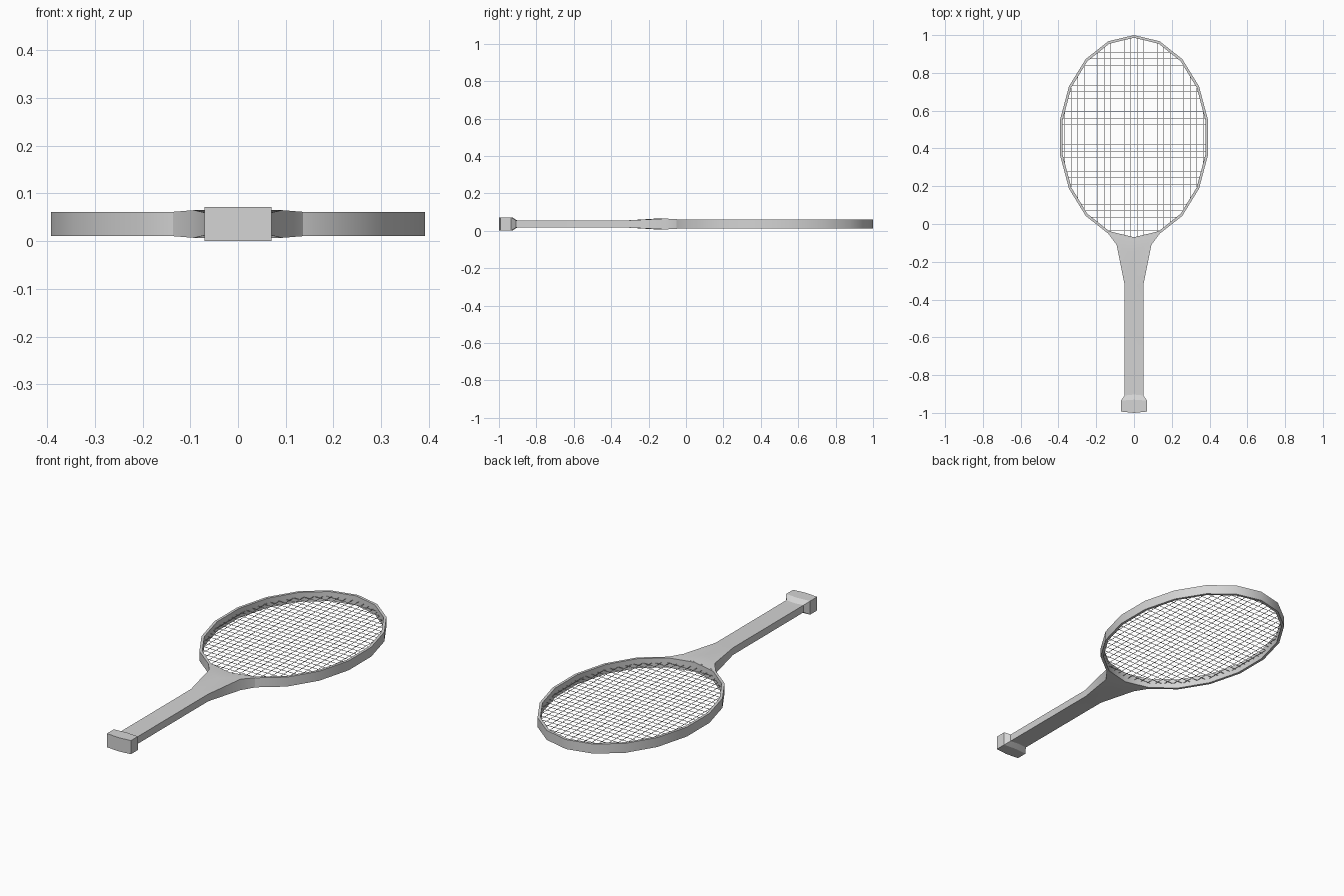
import bpy, math
from math import sin, cos, pi, sqrt

cube = bpy.data.objects.get("Cube")
if cube:
    bpy.data.objects.remove(cube, do_unlink=True)

MID_Z = 0.036          # middle plane of the racket
HEAD_Y = 0.458         # centre of the head
OUT_X, OUT_Y = 0.3975, 0.542
RIM = 0.014
SIDES = 18

grey = bpy.data.materials.new("light grey")
grey.use_nodes = True
grey.diffuse_color = (0.66, 0.66, 0.66, 1)
grey.node_tree.nodes["Principled BSDF"].inputs["Base Color"].default_value = (0.66, 0.66, 0.66, 1)


def add_mesh(name, verts, faces, smooth=True):
    mesh = bpy.data.meshes.new(name)
    mesh.from_pydata(verts, [], faces)
    mesh.materials.append(grey)
    obj = bpy.data.objects.new(name, mesh)
    bpy.context.collection.objects.link(obj)
    bpy.ops.object.select_all(action='DESELECT')
    obj.select_set(True)
    bpy.context.view_layer.objects.active = obj
    bpy.ops.object.mode_set(mode='EDIT')
    bpy.ops.mesh.select_all(action='SELECT')
    bpy.ops.mesh.normals_make_consistent(inside=False)
    bpy.ops.object.mode_set(mode='OBJECT')
    if smooth:
        bpy.ops.object.shade_smooth_by_angle(angle=math.radians(30))
    return obj


def lofted(name, rings, closed):
    """Skin equal-sized rings of points, capping the ends unless closed."""
    n, m = len(rings[0]), len(rings)
    verts = [p for ring in rings for p in ring]
    faces = []
    for i in range(m if closed else m - 1):
        j = (i + 1) % m
        for k in range(n):
            l = (k + 1) % n
            faces.append((i * n + k, i * n + l, j * n + l, j * n + k))
    if not closed:
        faces += [tuple(range(n)), tuple(range((m - 1) * n, m * n))]
    return add_mesh(name, verts, faces)


# Head frame: a tall, thin rectangular band swept round an ellipse
rings = []
for i in range(SIDES):
    a = 2 * pi * i / SIDES
    ring = []
    for inset, dz in ((0, -0.025), (0, 0.025), (RIM, 0.025), (RIM, -0.025)):
        ring.append(((OUT_X - inset) * sin(a), HEAD_Y + (OUT_Y - inset) * cos(a), MID_Z + dz))
    rings.append(ring)
lofted("head_frame", rings, True)

# Handle with butt cap and flared throat: edge y, centre y, half width, half height
stations = [(-0.993, -1.0, 0.07, 0.036), (-0.935, -0.93, 0.07, 0.036),
            (-0.908, -0.903, 0.05, 0.019), (-0.32, -0.32, 0.05, 0.019),
            (-0.11, -0.16, 0.092, 0.029), (-0.046, -0.079, 0.14, 0.0252)]
rings = []
for edge, mid, w, h in stations:
    top = [(-w, edge, MID_Z + h), (0, mid, MID_Z + h), (w, edge, MID_Z + h)]
    rings.append(top + [(x, y, MID_Z - h) for x, y, z in reversed(top)])
lofted("handle_and_throat", rings, False)

# Strings: evenly spaced lines clipped to the inside of the frame
STEP, HALF = 0.035, 0.0009
IN_X, IN_Y = OUT_X - RIM, OUT_Y - RIM
verts, faces = [], []


def add_string(p, q):
    """Append a thin square bar between two points in the string plane."""
    dx, dy = q[0] - p[0], q[1] - p[1]
    length = sqrt(dx * dx + dy * dy)
    nx, ny = -dy / length * HALF, dx / length * HALF
    b = len(verts)
    for x, y in (p, q):
        for s, t in ((-1, -1), (1, -1), (1, 1), (-1, 1)):
            verts.append((x + s * nx, y + s * ny, MID_Z + t * HALF))
    for k in range(4):
        l = (k + 1) % 4
        faces.append((b + k, b + l, b + 4 + l, b + 4 + k))
    faces.extend([(b, b + 1, b + 2, b + 3), (b + 4, b + 5, b + 6, b + 7)])


for k in range(-11, 11):
    x = (k + 0.5) * STEP
    if abs(x) < IN_X - 0.01:
        reach = IN_Y * sqrt(1 - (x / IN_X) ** 2)
        add_string((x, HEAD_Y - reach), (x, HEAD_Y + reach))
for k in range(-15, 16):
    y = k * STEP - 0.003
    if abs(y) < IN_Y - 0.02:
        reach = IN_X * sqrt(1 - (y / IN_Y) ** 2)
        add_string((-reach, HEAD_Y + y), (reach, HEAD_Y + y))
add_mesh("strings", verts, faces, smooth=False)
